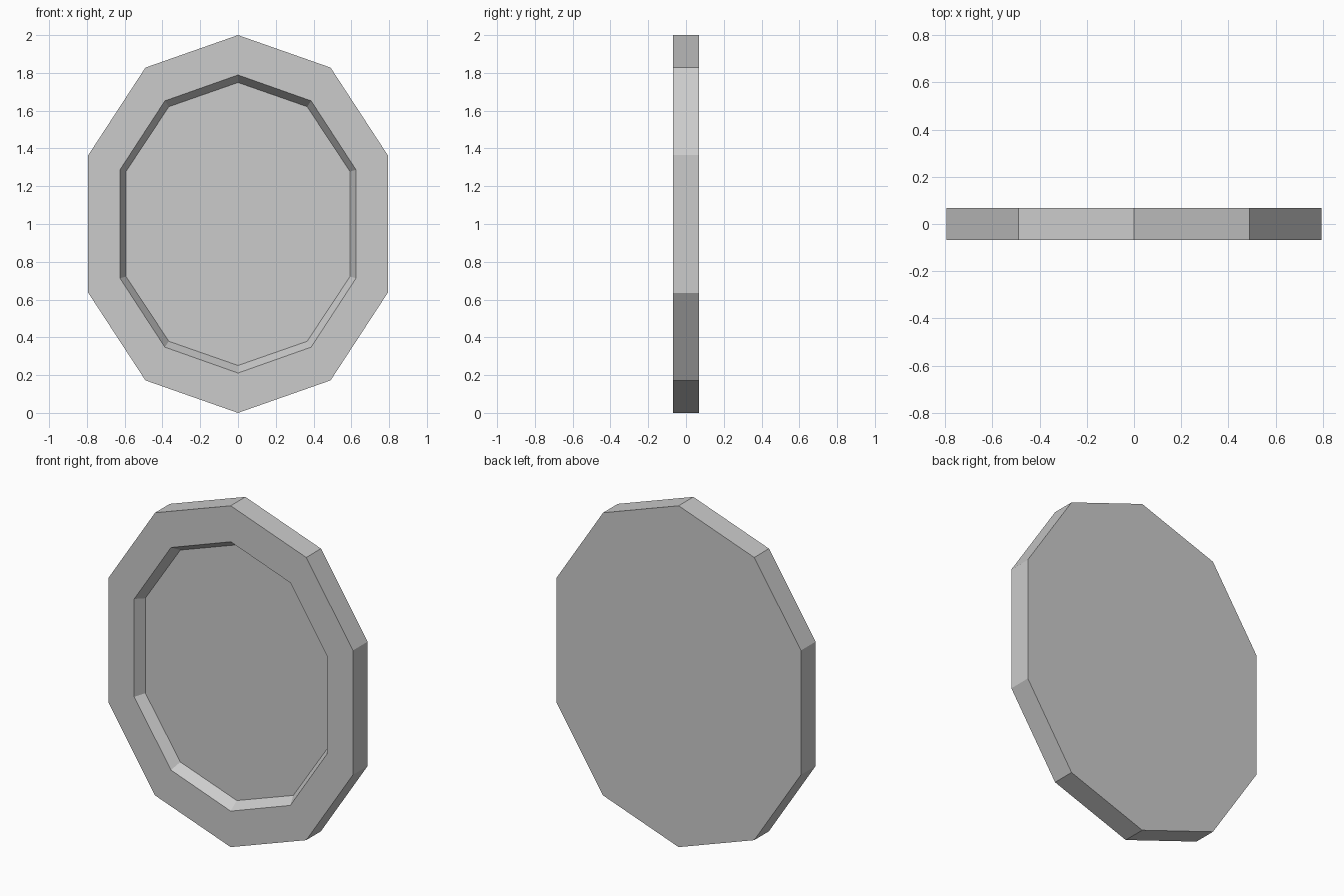
import bpy
import bmesh

if "Cube" in bpy.data.objects:
    bpy.data.objects.remove(bpy.data.objects["Cube"], do_unlink=True)

# Single grey material
grey = bpy.data.materials.new("plain grey")
grey.use_nodes = True
color = (0.6, 0.6, 0.6, 1.0)
grey.diffuse_color = color
grey.node_tree.nodes["Principled BSDF"].inputs["Base Color"].default_value = color

CENTER_Z = 1.0
HALF_DEPTH = 0.068
RECESS_DEPTH = 0.057


def ring(bm, quarter, y):
    """Mirror a quarter outline (top, shoulder, side) into a ten-sided ring."""
    top, shoulder, side = quarter
    right = [top, shoulder, side]
    right += [(x, -z) for x, z in reversed(right)]
    left = [(-x, z) for x, z in reversed(right[1:-1])]
    return [bm.verts.new((x, y, CENTER_Z + z)) for x, z in right + left]


def bridge(bm, a, b):
    for i in range(len(a)):
        j = (i + 1) % len(a)
        bm.faces.new((a[i], a[j], b[j], b[i]))


# Outlines: outer edge, recess opening, recess floor
outer = [(0, 1.0), (0.49, 0.828), (0.793, 0.364)]
opening = [(0, 0.789), (0.387, 0.652), (0.625, 0.287)]
floor = [(0, 0.749), (0.366, 0.621), (0.593, 0.278)]

# Framed panel: back, outer wall, front rim, sloped recess wall, recess floor
bm = bmesh.new()
rings = [
    ring(bm, outer, HALF_DEPTH),
    ring(bm, outer, -HALF_DEPTH),
    ring(bm, opening, -HALF_DEPTH),
    ring(bm, floor, RECESS_DEPTH - HALF_DEPTH),
]
for a, b in zip(rings, rings[1:]):
    bridge(bm, a, b)
bm.faces.new(rings[0])
bm.faces.new(rings[-1])
bmesh.ops.recalc_face_normals(bm, faces=bm.faces)

mesh = bpy.data.meshes.new("framed_panel")
bm.to_mesh(mesh)
bm.free()
mesh.materials.append(grey)
panel = bpy.data.objects.new("framed_panel", mesh)
bpy.context.collection.objects.link(panel)
